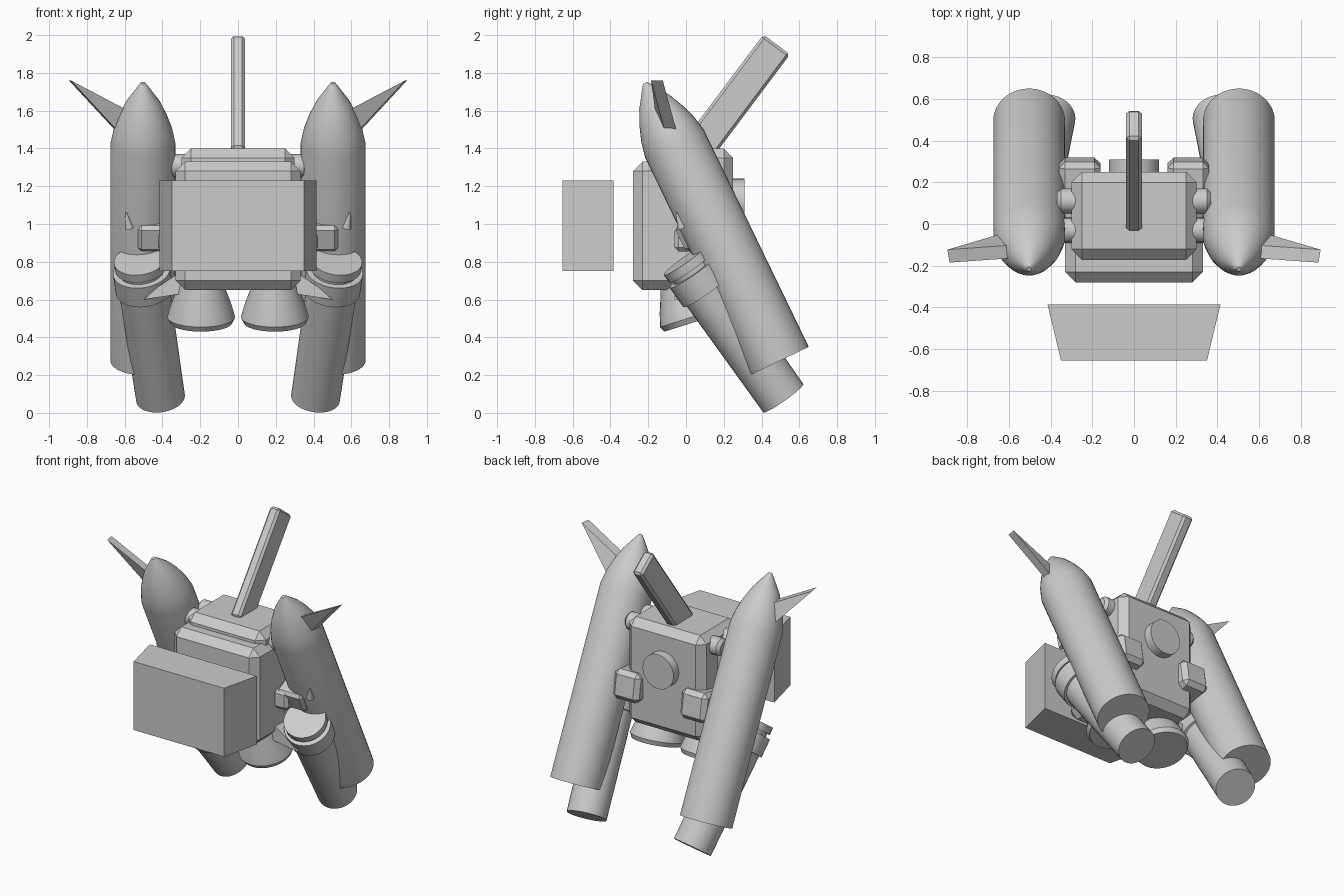
import bpy
import bmesh
import math
from mathutils import Vector, Matrix

if "Cube" in bpy.data.objects:
    bpy.data.objects.remove(bpy.data.objects["Cube"], do_unlink=True)

grey = bpy.data.materials.new("light grey")
grey.use_nodes = True
grey.diffuse_color = (0.6, 0.6, 0.6, 1)
grey.node_tree.nodes["Principled BSDF"].inputs["Base Color"].default_value = grey.diffuse_color

TILT = math.radians(25.8)
BOOST_AXIS = Vector((0, -math.sin(TILT), math.cos(TILT)))


def finish(name, bm, bevel=0.0, smooth=False):
    """Turn a bmesh into a finished object."""
    bmesh.ops.recalc_face_normals(bm, faces=bm.faces)
    mesh = bpy.data.meshes.new(name)
    bm.to_mesh(mesh)
    bm.free()
    mesh.materials.append(grey)
    obj = bpy.data.objects.new(name, mesh)
    bpy.context.collection.objects.link(obj)
    if bevel:
        mod = obj.modifiers.new("Bevel", "BEVEL")
        mod.width = bevel
        mod.segments = 1
    if smooth:
        bpy.ops.object.select_all(action="DESELECT")
        obj.select_set(True)
        bpy.context.view_layer.objects.active = obj
        bpy.ops.object.shade_smooth_by_angle(angle=math.radians(30))
    return obj


def revolve(name, profile, start, axis, sides=32):
    """Closed turned part; profile holds (distance along axis, radius)."""
    rot = Vector(axis).to_track_quat("Z", "Y")
    start = Vector(start)
    bm = bmesh.new()
    rings = []
    for dist, rad in profile:
        ring = []
        for i in range(sides):
            a = math.tau * i / sides
            p = Vector((rad * math.cos(a), rad * math.sin(a), dist))
            ring.append(bm.verts.new(start + rot @ p))
        rings.append(ring)
    for low, high in zip(rings, rings[1:]):
        for i in range(sides):
            j = (i + 1) % sides
            bm.faces.new((low[i], low[j], high[j], high[i]))
    bm.faces.new(rings[0])
    bm.faces.new(rings[-1])
    return finish(name, bm, smooth=True)


def hull(name, points, bevel=0.0):
    """Flat-sided solid around a few corner points."""
    bm = bmesh.new()
    for p in points:
        bm.verts.new(p)
    bmesh.ops.convex_hull(bm, input=bm.verts)
    bmesh.ops.dissolve_limit(bm, angle_limit=0.01, verts=bm.verts, edges=bm.edges)
    return finish(name, bm, bevel)


def block(name, centre, size, bevel=0.0, tilt=0.0):
    bm = bmesh.new()
    bmesh.ops.create_cube(bm, size=1)
    bm.transform(Matrix.Translation(centre) @ Matrix.Rotation(tilt, 4, "X")
                 @ Matrix.Diagonal((*size, 1)))
    return finish(name, bm, bevel)


# Central pack: lower front housing and taller rear housing
block("front_housing", (0, -0.09, 0.99), (0.66, 0.38, 0.68), 0.05)
block("rear_housing", (0, 0.04, 1.03), (0.6, 0.42, 0.74), 0.05)
revolve("back_disc", [(0, 0.12), (0.09, 0.12)], (0, 0.22, 1.12), (0, 1, 0))

# Separate tapered box in front of the pack
hull("front_box", [(s * x, y, z) for s in (-1, 1) for z in (0.75, 1.23)
                   for x, y in ((0.35, -0.655), (0.415, -0.385))])

# Raked central blade
blade_dir = Vector((0, 0.6, 0.8))
blade_mid = Vector((0, 0.48, 1.95)) - blade_dir * 0.375
block("top_blade", blade_mid, (0.075, 0.175, 0.75), 0.015, -math.atan2(0.6, 0.8))

for side, label in ((1, "left"), (-1, "right")):
    # Long booster with a rounded nose
    revolve(label + "_booster",
            [(0, 0.172), (1.278, 0.172), (1.36, 0.155), (1.44, 0.127),
             (1.52, 0.09), (1.61, 0.03), (1.635, 0.012)],
            (side * 0.503, 0.495, 0.275), BOOST_AXIS, 40)

    # Pointed fin on the nose
    front = ((0.885, -0.185, 1.76), (0.6, -0.165, 1.61), (0.63, -0.11, 1.485))
    pts = [Vector((side * x, y, z)) for x, y, z in front]
    hull(label + "_nose_fin", pts + [p + Vector((side * 0.01, 0.062, 0)) for p in pts])

    # Lower tube with cap, neck and collar
    top = Vector((side * 0.52, -0.005, 0.81))
    end = Vector((side * 0.41, 0.515, 0.078))
    length = (end - top).length
    revolve(label + "_tube",
            [(0, 0.138), (0.05, 0.138), (0.05, 0.12), (0.075, 0.12), (0.075, 0.152),
             (0.2, 0.152), (0.2, 0.135), (length, 0.13)], top, end - top)
    hull(label + "_tube_strut",
         [(side * x, y, z) for x, z in ((0.3, 0.75), (0.3, 0.63), (0.5, 0.6), (0.42, 0.67))
          for y in (-0.06, 0.06)])

    # Clamps and pivots between pack and booster
    block(label + "_front_clamp", (side * 0.43, 0.042, 0.95), (0.2, 0.16, 0.15), 0.02, TILT)
    block(label + "_inner_clamp", (side * 0.34, 0.04, 0.92), (0.16, 0.2, 0.13), 0.02)
    block(label + "_rear_clamp", (side * 0.26, 0.21, 0.93), (0.2, 0.2, 0.2), 0.03, TILT / 3)
    for y in (-0.03, 0.11):
        revolve(label + "_pivot", [(0, 0.06), (0.08, 0.06), (0.1, 0.04)],
                (side * 0.27, y, 1.31), (side, 0, 0), 16)

    # Small spike on the booster front
    revolve(label + "_spike", [(0, 0.025), (0.09, 0.003)],
            (side * 0.575, -0.02, 0.98), (side * 0.2, -0.35, 0.9), 12)

    # Bell nozzle under the pack
    revolve(label + "_nozzle",
            [(-0.04, 0.11), (0.03, 0.13), (0.11, 0.16), (0.18, 0.18), (0.21, 0.165)],
            (side * 0.195, -0.02, 0.68), (0, 0.3, -0.95))
